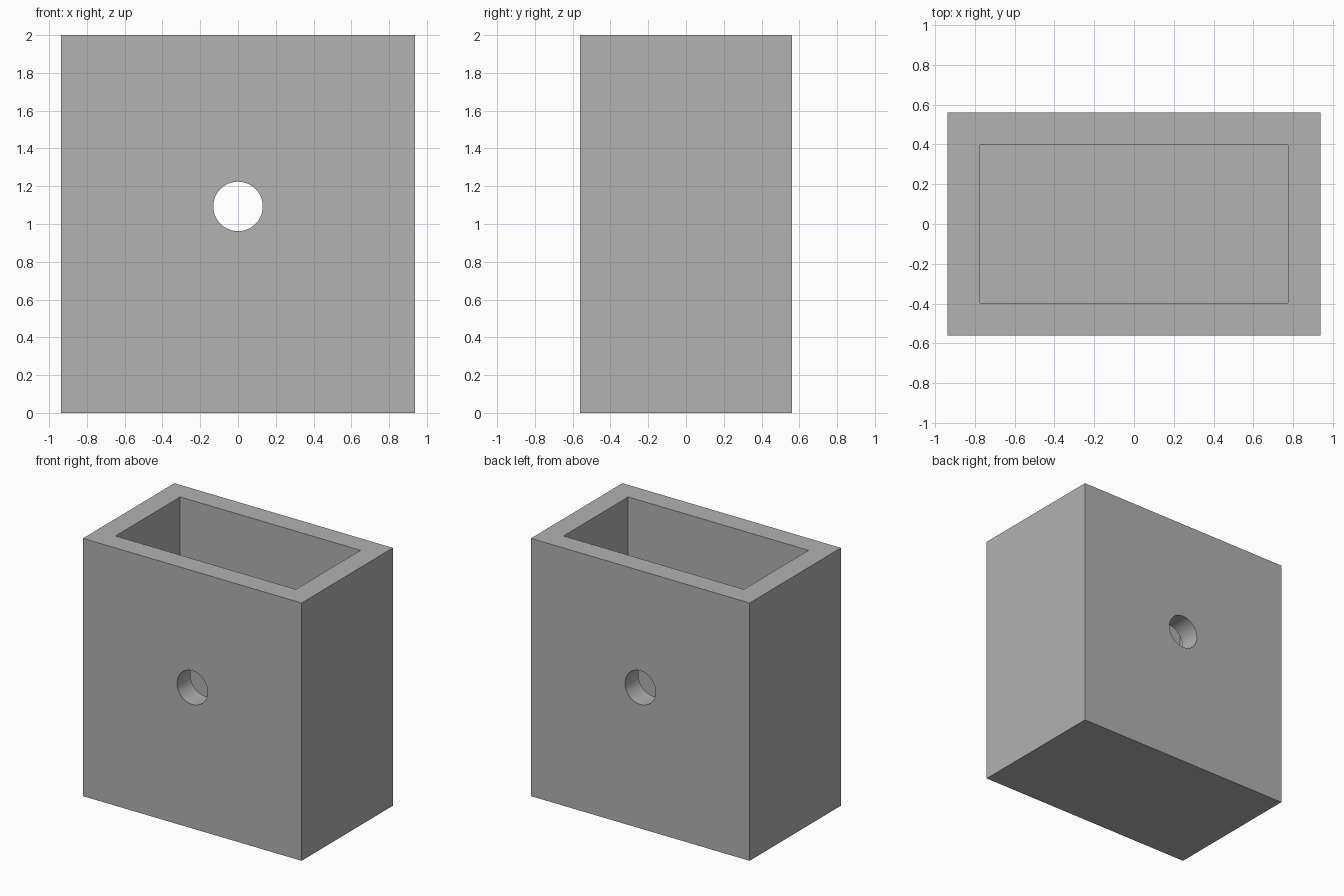
import bpy

if "Cube" in bpy.data.objects:
    bpy.data.objects.remove(bpy.data.objects["Cube"])

W, D, H = 1.876, 1.12, 2.0      # outer size
WALL, FLOOR = 0.164, 0.164      # wall and floor thickness
HOLE_R, HOLE_Z = 0.131, 1.093   # round hole through front and back

grey = bpy.data.materials.new("grey")
grey.diffuse_color = (0.445, 0.445, 0.445, 1)
grey.use_nodes = True
grey.node_tree.nodes["Principled BSDF"].inputs["Base Color"].default_value = grey.diffuse_color


def box(name, size, z_mid):
    bpy.ops.mesh.primitive_cube_add(size=1, location=(0, 0, z_mid))
    ob = bpy.context.object
    ob.name = name
    ob.scale = size
    bpy.ops.object.transform_apply(location=True, rotation=False, scale=True)
    ob.data.materials.append(grey)
    return ob


def cut(target, cutter):
    mod = target.modifiers.new(cutter.name, 'BOOLEAN')
    mod.operation = 'DIFFERENCE'
    mod.solver = 'EXACT'
    mod.object = cutter
    bpy.context.view_layer.objects.active = target
    bpy.ops.object.modifier_apply(modifier=mod.name)
    bpy.data.objects.remove(cutter, do_unlink=True)


# Open-topped box
body = box("box_body", (W, D, H), H / 2)

# Cavity, reaching past the rim
top = H + 0.2
cut(body, box("cavity_cutter", (W - 2 * WALL, D - 2 * WALL, top - FLOOR), (top + FLOOR) / 2))

# Round hole through the front and back walls
bpy.ops.mesh.primitive_cylinder_add(vertices=64, radius=HOLE_R, depth=D + 0.4,
                                    location=(0, 0, HOLE_Z), rotation=(1.5707963, 0, 0))
drill = bpy.context.object
drill.name = "hole_cutter"
drill.data.materials.append(grey)
cut(body, drill)

# Smooth hole walls, crisp box edges
bpy.ops.object.select_all(action='DESELECT')
body.select_set(True)
bpy.context.view_layer.objects.active = body
bpy.ops.object.shade_smooth_by_angle(angle=0.52)
